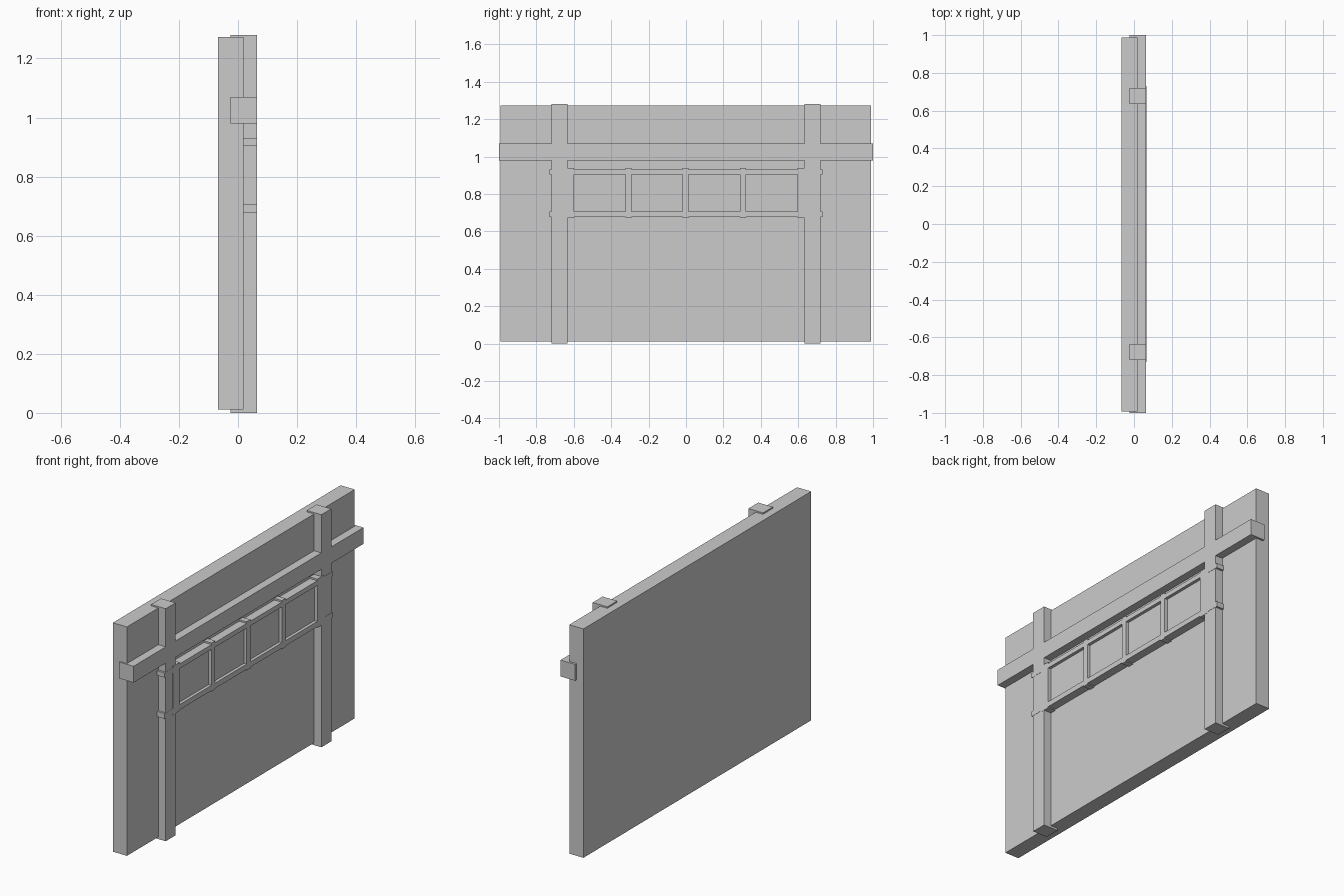
import bpy

if "Cube" in bpy.data.objects:
    bpy.data.objects.remove(bpy.data.objects["Cube"])


def box(name, x, y, z):
    """Box from (min, max) ranges on each axis."""
    corners = [(a, b, c) for a in x for b in y for c in z]
    faces = [(0, 1, 3, 2), (4, 6, 7, 5), (0, 4, 5, 1),
             (2, 3, 7, 6), (0, 2, 6, 4), (1, 5, 7, 3)]
    mesh = bpy.data.meshes.new(name)
    mesh.from_pydata(corners, [], faces)
    obj = bpy.data.objects.new(name, mesh)
    bpy.context.collection.objects.link(obj)
    return obj


# Plain wall slab
WALL_FRONT = 0.019
box("wall", (-0.067, WALL_FRONT), (-0.993, 0.988), (0.012, 1.272))

# Two posts and the horizontal beam crossing them
TIMBER_X = (-0.025, 0.064)
for side, y in (("left", -0.677), ("right", 0.677)):
    box(f"post_{side}", TIMBER_X, (y - 0.043, y + 0.043), (0, 1.28))
box("beam", TIMBER_X, (-1, 1), (0.98, 1.07))

# Lattice rails, running through the posts with short end tabs
LATTICE_X = (WALL_FRONT - 0.01, 0.065)
for name, z in (("lower", (0.678, 0.707)), ("upper", (0.905, 0.931))):
    box(f"lattice_rail_{name}", LATTICE_X, (-0.731, 0.731), z)

# Upright bars, slightly taller than the rails
BAR_Z = (0.672, 0.94)
for i, y in enumerate((-0.307, -0.002, 0.304)):
    box(f"lattice_bar_{i + 1}", LATTICE_X, (y - 0.016, y + 0.016), BAR_Z)
box("lattice_stile_left", LATTICE_X, (-0.66, -0.6), BAR_Z)
box("lattice_stile_right", LATTICE_X, (0.597, 0.66), BAR_Z)

# Recessed panel behind the lattice openings
box("lattice_panel", (WALL_FRONT - 0.01, 0.048), (-0.64, 0.64), (0.69, 0.92))
